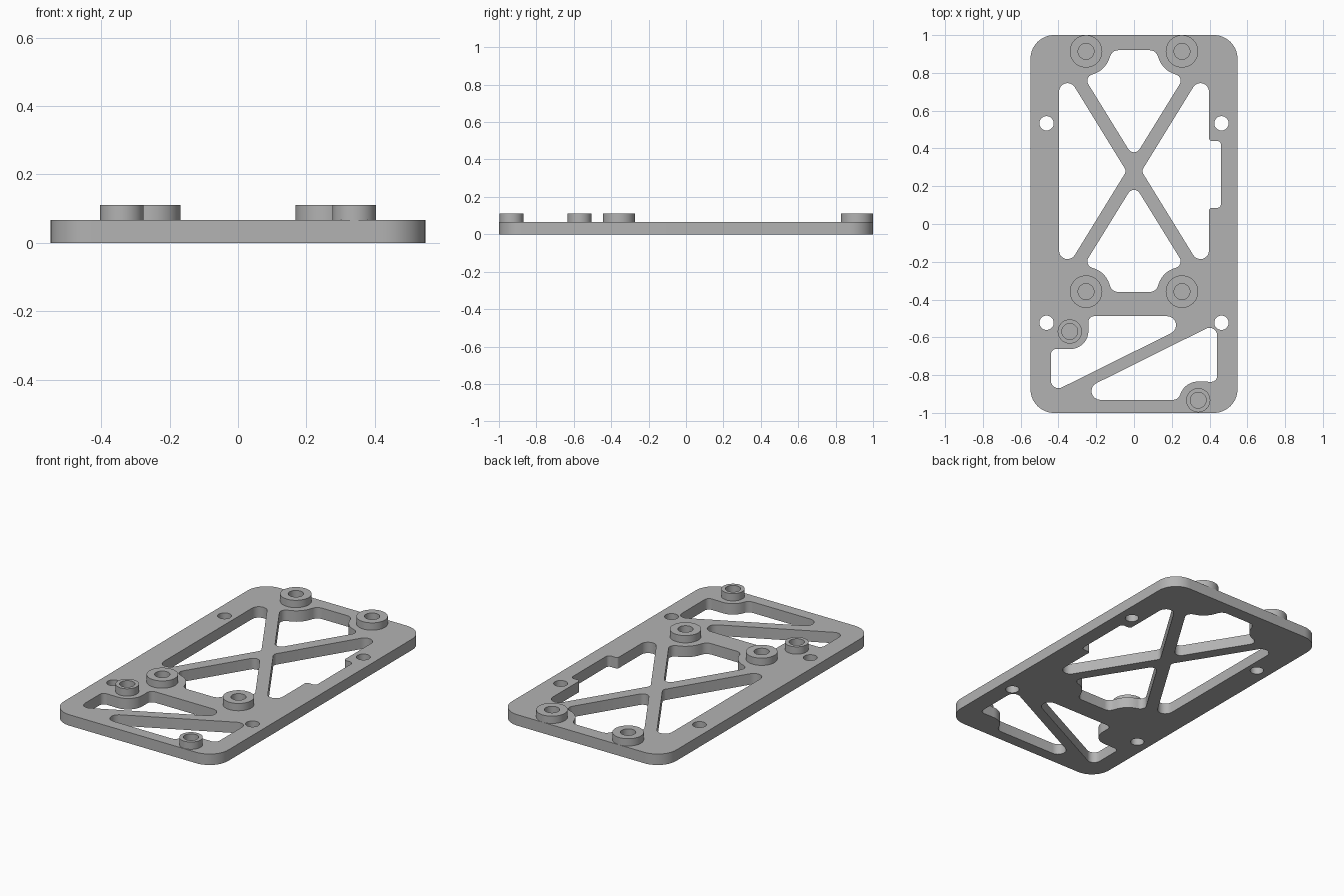
import bpy, bmesh
from math import cos, sin, pi, radians, tan
from mathutils import Vector

cube = bpy.data.objects.get("Cube")
if cube:
    bpy.data.objects.remove(cube, do_unlink=True)

THICK, TOP = 0.066, 0.11
MID_Y = 0.28                      # symmetry line of the crossed bars

grey = bpy.data.materials.new("plain grey")
grey.use_nodes = True
grey.diffuse_color = (0.45, 0.45, 0.45, 1)
grey.node_tree.nodes["Principled BSDF"].inputs["Base Color"].default_value = (0.45, 0.45, 0.45, 1)


def rounded(corners, steps=8):
    """Outline from (x, y, fillet radius) corners."""
    out = []
    n = len(corners)
    for i, (x, y, r) in enumerate(corners):
        p = Vector((x, y))
        a = (Vector(corners[i - 1][:2]) - p).normalized()
        b = (Vector(corners[(i + 1) % n][:2]) - p).normalized()
        half = a.angle(b) / 2
        centre = p + (a + b).normalized() * (r / sin(half))
        start = p + a * (r / tan(half)) - centre
        end = p + b * (r / tan(half)) - centre
        sweep = start.angle_signed(end)     # clockwise positive
        for k in range(steps + 1):
            t = -sweep * k / steps
            out.append((centre.x + start.x * cos(t) - start.y * sin(t),
                        centre.y + start.x * sin(t) + start.y * cos(t)))
    return out


def circle(x, y, r, n=40):
    return [(x + r * cos(2 * pi * k / n), y + r * sin(2 * pi * k / n)) for k in range(n)]


def flip_x(pts):
    return [(-x, y, r) for x, y, r in pts]


def flip_y(pts):
    return [(x, 2 * MID_Y - y, r) for x, y, r in pts]


def slab(name, outlines, z0, z1):
    """Extrude nested outlines into a solid with holes."""
    curve = bpy.data.curves.new(name + "_profile", "CURVE")
    curve.dimensions = "2D"
    curve.fill_mode = "BOTH"
    curve.extrude = (z1 - z0) / 2
    for pts in outlines:
        spline = curve.splines.new("POLY")
        spline.points.add(len(pts) - 1)
        for point, (x, y) in zip(spline.points, pts):
            point.co = (x, y, 0, 1)
        spline.use_cyclic_u = True
    temp = bpy.data.objects.new(name + "_profile", curve)
    bpy.context.collection.objects.link(temp)
    bpy.context.view_layer.update()
    graph = bpy.context.evaluated_depsgraph_get()
    mesh = bpy.data.meshes.new_from_object(temp.evaluated_get(graph))
    bpy.data.objects.remove(temp, do_unlink=True)

    bm = bmesh.new()
    bm.from_mesh(mesh)
    bmesh.ops.remove_doubles(bm, verts=bm.verts, dist=1e-5)
    bmesh.ops.translate(bm, verts=bm.verts, vec=(0, 0, (z0 + z1) / 2))
    bmesh.ops.recalc_face_normals(bm, faces=bm.faces)
    bm.to_mesh(mesh)
    bm.free()
    mesh.materials.clear()
    mesh.materials.append(grey)
    obj = bpy.data.objects.new(name, mesh)
    bpy.context.collection.objects.link(obj)
    bpy.ops.object.select_all(action="DESELECT")
    obj.select_set(True)
    bpy.context.view_layer.objects.active = obj
    bpy.ops.object.shade_smooth_by_angle(angle=radians(30))
    return obj


# Plate outline
W, L, R = 0.548, 1.0, 0.125
border = [(-W, -L, R), (W, -L, R), (W, L, R), (-W, L, R)]

# Window between the two rear bosses, mirrored for the one in front of the cross
half_window = [(-0.115, 0.92, 0.045), (-0.154, 0.811, 0.13), (-0.266, 0.779, 0.035)]
rear_window = half_window + [(0, 0.348, 0.035)] + flip_x(half_window)[::-1]
front_window = flip_y(rear_window)

# Side windows, the left one with a notch in its outer wall
side_window = [(-0.397, 0.86, 0.045), (-0.04, MID_Y, 0.03), (-0.397, -0.30, 0.045)]
notch = [(0.397, 0.085, 0.015), (0.46, 0.085, 0.02), (0.46, 0.44, 0.02), (0.397, 0.44, 0.015)]
notched_window = flip_x(side_window) + notch

# Windows either side of the slanted front bar, shaped around the small bosses
slant_window_a = [(-0.241, -0.488, 0.03), (0.378, -0.488, 0.0475), (-0.44, -0.894, 0.04),
                  (-0.44, -0.66, 0.03), (-0.241, -0.664, 0.096)]
slant_window_b = [(-0.377, -0.931, 0.0466), (0.2345, -0.931, 0.04), (0.27, -0.833, 0.098),
                  (0.44, -0.836, 0.03), (0.44, -0.525, 0.04)]

windows = [rear_window, front_window, side_window, notched_window, slant_window_a, slant_window_b]
screw_holes = [circle(x, y, 0.038) for x in (-0.463, 0.463) for y in (0.533, -0.523)]
slab("base_plate", [rounded(border, 14)] + [rounded(w) for w in windows] + screw_holes, 0, THICK)

# Raised ring bosses
bosses = [("rear_right_boss", -0.254, 0.914, 0.086), ("rear_left_boss", 0.254, 0.914, 0.086),
          ("middle_right_boss", -0.254, -0.358, 0.086), ("middle_left_boss", 0.254, -0.358, 0.086),
          ("small_right_boss", -0.34, -0.569, 0.064), ("small_left_boss", 0.34, -0.933, 0.064)]
for name, x, y, r in bosses:
    slab(name, [circle(x, y, r), circle(x, y, 0.042)], THICK, TOP)
